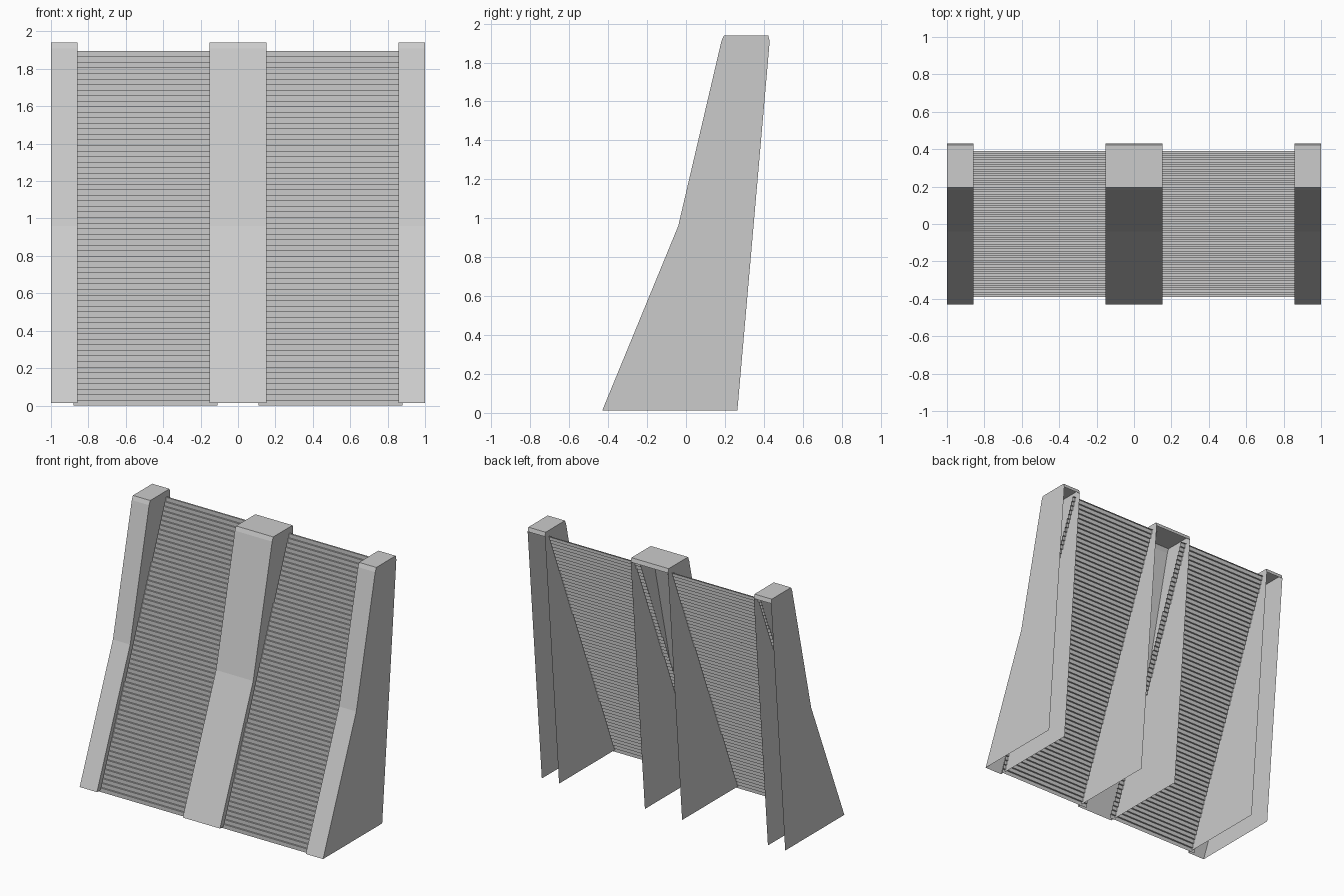
import bpy

if "Cube" in bpy.data.objects:
    bpy.data.objects.remove(bpy.data.objects["Cube"])


def make_object(name, verts, faces):
    mesh = bpy.data.meshes.new(name)
    mesh.from_pydata(verts, [], faces)
    mesh.update()
    obj = bpy.data.objects.new(name, mesh)
    bpy.context.collection.objects.link(obj)
    return obj


def strip(profile, x0, x1):
    """Sweep an open (y, z) profile from x0 to x1."""
    n = len(profile)
    verts = [(x0, y, z) for y, z in profile] + [(x1, y, z) for y, z in profile]
    faces = [(i, n + i, n + i + 1, i + 1) for i in range(n - 1)]
    return verts, faces


# Pylon shell profile: front face, top cap, small back lip (back and base stay open)
PYLON = [(-0.43, 0.013), (-0.04, 0.96), (0.182, 1.91), (0.195, 1.94),
         (0.422, 1.94), (0.43, 1.91)]
BACK_FOOT = (0.264, 0.013)


def pylon(name, x0, x1):
    verts, faces = strip(PYLON, x0, x1)
    n = len(PYLON)
    verts += [(x0, *BACK_FOOT), (x1, *BACK_FOOT)]
    faces.append(tuple(range(n)) + (2 * n,))                              # left cheek
    faces.append((2 * n + 1,) + tuple(range(2 * n - 1, n - 1, -1)))       # right cheek
    return make_object(name, verts, faces)


pylon("left_pylon", -1.0, -0.858)
pylon("centre_pylon", -0.153, 0.153)
pylon("right_pylon", 0.858, 1.0)

# Stepped sheet panels leaning back between the pylons
STEPS = 64
HEIGHT, Y0, Y1 = 1.895, -0.39, 0.39
rise, tread = HEIGHT / STEPS, (Y1 - Y0) / STEPS
steps = [(Y0, 0.0)]
for i in range(STEPS):
    steps.append((Y0 + i * tread, (i + 1) * rise))
    steps.append((Y0 + (i + 1) * tread, (i + 1) * rise))

for name, x0, x1 in (("left_stepped_panel", -0.88, -0.11),
                     ("right_stepped_panel", 0.11, 0.88)):
    make_object(name, *strip(steps, x0, x1))
